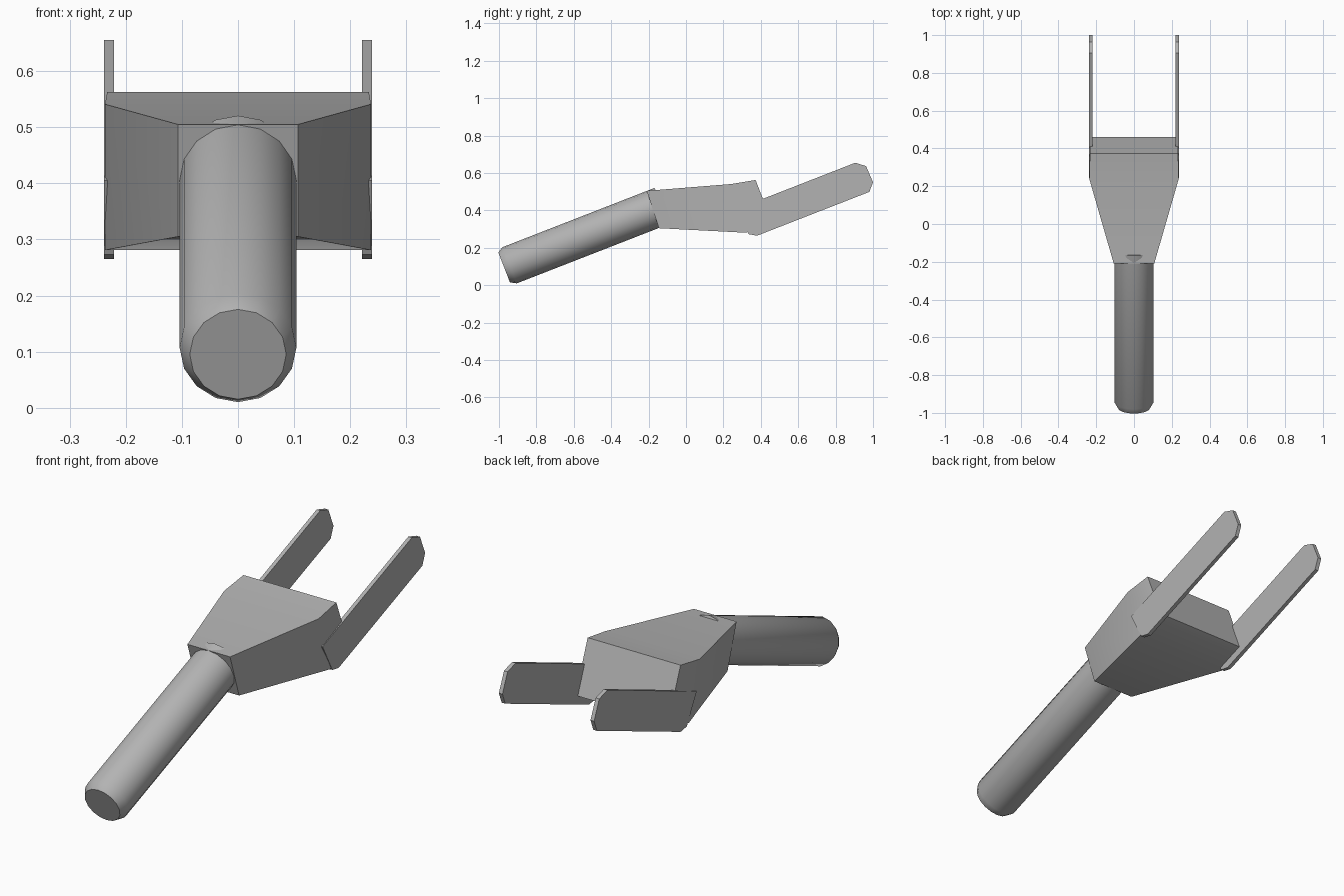
import bpy, bmesh, math
from mathutils import Matrix, Vector

if "Cube" in bpy.data.objects:
    bpy.data.objects.remove(bpy.data.objects["Cube"])

grey = bpy.data.materials.new("mid_grey")
grey.diffuse_color = (0.45, 0.45, 0.45, 1)
grey.use_nodes = True
grey.node_tree.nodes["Principled BSDF"].inputs["Base Color"].default_value = grey.diffuse_color


def finish(name, bm, angle):
    bmesh.ops.recalc_face_normals(bm, faces=bm.faces)
    mesh = bpy.data.meshes.new(name)
    bm.to_mesh(mesh)
    bm.free()
    mesh.materials.append(grey)
    obj = bpy.data.objects.new(name, mesh)
    bpy.context.collection.objects.link(obj)
    bpy.ops.object.select_all(action='DESELECT')
    obj.select_set(True)
    bpy.context.view_layer.objects.active = obj
    bpy.ops.object.shade_smooth_by_angle(angle=math.radians(angle))
    return obj


def loft(rings):
    """Skin closed rings of points and cap both ends."""
    bm = bmesh.new()
    loops = [[bm.verts.new(p) for p in ring] for ring in rings]
    n = len(loops[0])
    for a, b in zip(loops, loops[1:]):
        for i in range(n):
            j = (i + 1) % n
            bm.faces.new((a[i], a[j], b[j], b[i]))
    bm.faces.new(loops[0])
    bm.faces.new(loops[-1])
    return bm


# Wedge body: half width, top (y, z), bottom (y, z) for each section
sections = [
    (0.107, (-0.21, 0.505), (-0.145, 0.305)),
    (0.237, (0.24, 0.541), (0.32, 0.281)),
    (0.233, (0.372, 0.563), (0.46, 0.335)),
]
finish("body", loft([[(-w, *t), (w, *t), (w, *b), (-w, *b)]
                     for w, t, b in sections]), 30)

# Round handle, tilted, with a chamfered free end
tilt = math.radians(21.3)
place = Matrix.Translation((0, -0.95, 0.104)) @ Matrix.Rotation(tilt, 4, 'X')
SIDES = 16
rings = []
for along, radius in ((-0.024, 0.086), (0.008, 0.104), (0.88, 0.104)):
    rings.append([place @ Vector((radius * math.cos(2 * math.pi * i / SIDES), along,
                                  radius * math.sin(2 * math.pi * i / SIDES)))
                  for i in range(SIDES)])
finish("handle", loft(rings), 50)

# Two flat prongs on the body sides
outline = [(0.265, 0.405), (0.335, 0.273), (0.38, 0.265), (0.98, 0.499),
           (1.0, 0.55), (0.963, 0.637), (0.905, 0.655)]
for name, side in (("left_prong", -1), ("right_prong", 1)):
    finish(name, loft([[(side * x, y, z) for y, z in outline]
                       for x in (0.221, 0.239)]), 30)
